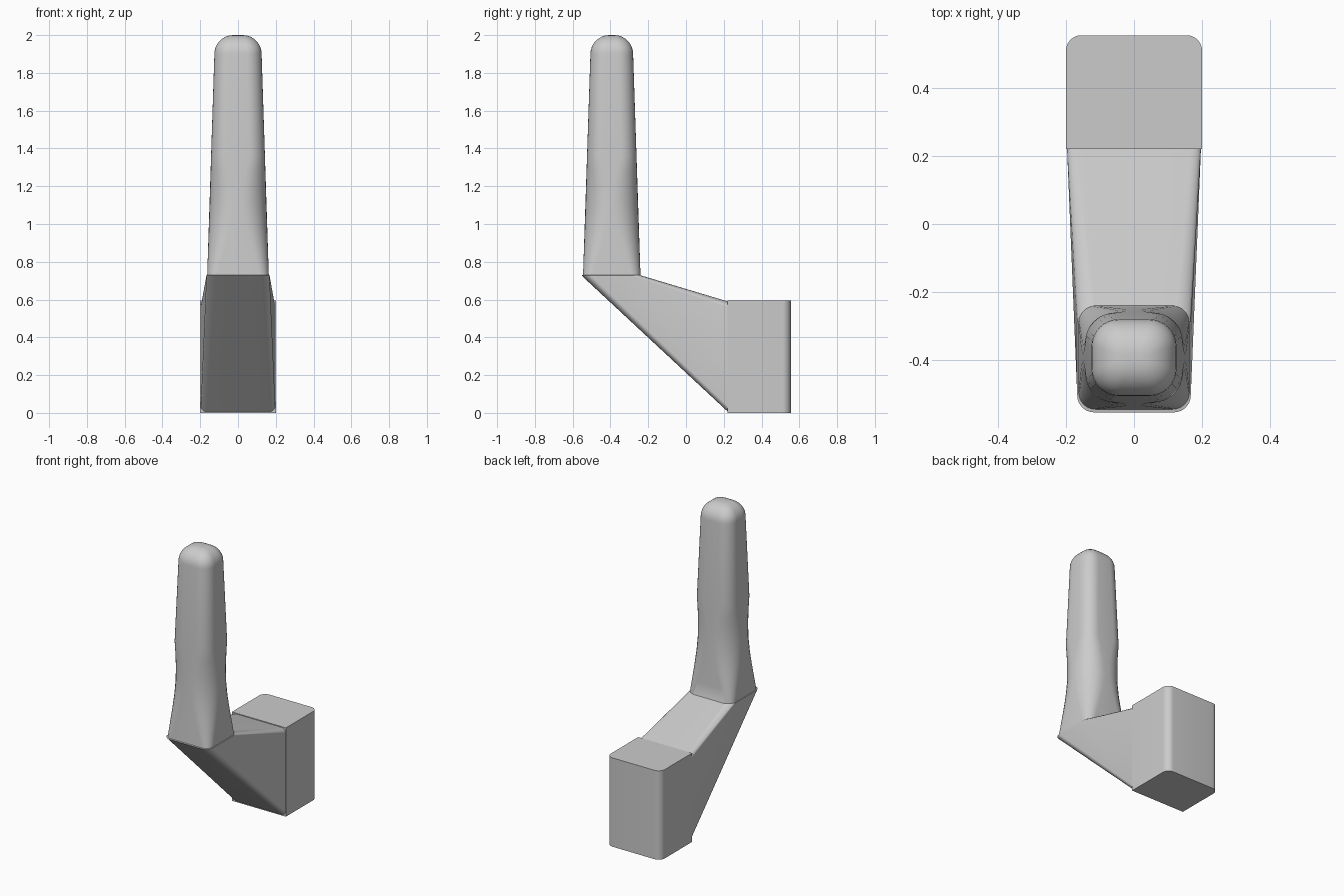
import bpy, bmesh, math
from mathutils import Vector

if "Cube" in bpy.data.objects:
    bpy.data.objects.remove(bpy.data.objects["Cube"])


def rounded_rect(hx, hy, r, n=8, r_front=None):
    """Counter-clockwise rounded rectangle, n segments per corner."""
    rf = r if r_front is None else r_front
    pts = []
    for k, (sx, sy, rad) in enumerate([(1, 1, r), (-1, 1, r), (-1, -1, rf), (1, -1, rf)]):
        for i in range(n + 1):
            a = math.pi / 2 * (k + i / n)
            pts.append((sx * (hx - rad) + rad * math.cos(a),
                        sy * (hy - rad) + rad * math.sin(a)))
    return pts


def loft(name, rings, cap_start=False, cap_end=False):
    bm = bmesh.new()
    loops = [[bm.verts.new(Vector(p)) for p in ring] for ring in rings]
    for a, b in zip(loops, loops[1:]):
        n = len(a)
        for i in range(n):
            j = (i + 1) % n
            bm.faces.new((a[i], a[j], b[j], b[i]))
    if cap_start:
        bm.faces.new(loops[0][::-1])
    if cap_end:
        bm.faces.new(loops[-1])
    bmesh.ops.remove_doubles(bm, verts=bm.verts, dist=1e-5)
    bmesh.ops.recalc_face_normals(bm, faces=bm.faces)
    mesh = bpy.data.meshes.new(name)
    bm.to_mesh(mesh)
    bm.free()
    obj = bpy.data.objects.new(name, mesh)
    bpy.context.collection.objects.link(obj)
    bpy.ops.object.select_all(action='DESELECT')
    obj.select_set(True)
    bpy.context.view_layer.objects.active = obj
    bpy.ops.object.shade_smooth_by_angle(angle=math.radians(30))
    return obj


# Base block: rounded back corners, square front corners
def block_ring(z):
    return [(u, 0.388 + v, z) for u, v in rounded_rect(0.2, 0.167, 0.045, r_front=0.0)]


loft("base_block", [block_ring(0), block_ring(0.595)], True, True)

# Sloped arm: upright section at the block turning into a level section
rings = [[(u, 0.225, 0.296 + v) for u, v in rounded_rect(0.197, 0.293, 0.03)],
         [(u, -0.397 + v, 0.728) for u, v in rounded_rect(0.167, 0.157, 0.05)]]

# Post: straight taper whose corners soften in the middle
Z0, Z1 = 0.73, 1.9
for z, r in [(0.73, 0.05), (0.82, 0.075), (0.91, 0.1), (1.0, 0.12), (1.1, 0.13),
             (1.2, 0.12), (1.28, 0.104), (1.36, 0.083), (1.9, 0.08)]:
    t = (z - Z0) / (Z1 - Z0)
    hx, hy = 0.163 - 0.038 * t, 0.152 - 0.039 * t
    rings.append([(u, -0.393 + v, z) for u, v in rounded_rect(hx, hy, r)])

# Domed tip
for i in range(1, 9):
    a = math.pi / 2 * i / 8
    d = 0.1 * (1 - math.cos(a))
    r = 0.08 * (0.113 - d) / 0.113
    rings.append([(u, -0.393 + v, Z1 + 0.1 * math.sin(a))
                  for u, v in rounded_rect(0.125 - d, 0.113 - d, r)])

loft("arm_and_post", rings, cap_end=True)
